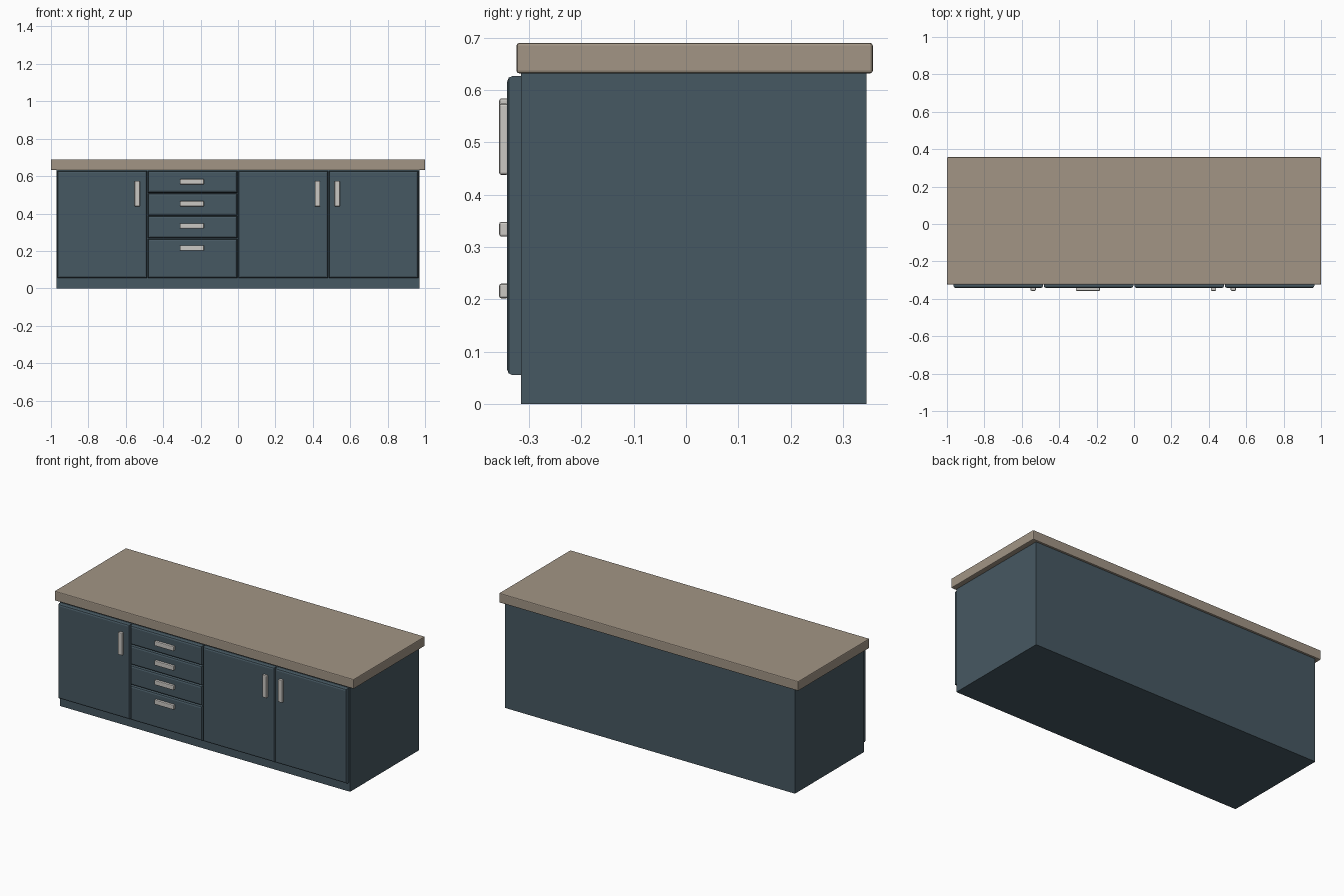
import bpy, bmesh

if "Cube" in bpy.data.objects:
    bpy.data.objects.remove(bpy.data.objects["Cube"])


def material(name, rgb):
    m = bpy.data.materials.new(name)
    m.diffuse_color = (*rgb, 1)
    m.use_nodes = True
    m.node_tree.nodes["Principled BSDF"].inputs["Base Color"].default_value = m.diffuse_color
    return m


BLUE = material("slate blue paint", (0.062, 0.098, 0.122))
WOOD = material("beige worktop", (0.36, 0.30, 0.235))
METAL = material("pale metal", (0.60, 0.58, 0.55))


def box(name, x, y, z, mat, bevel=0.0, segments=1, front_only=False):
    """Box from (min, max) ranges, with optionally bevelled edges."""
    bm = bmesh.new()
    bmesh.ops.create_cube(bm, size=1)
    for v in bm.verts:
        v.co = [r[0] if c < 0 else r[1] for c, r in zip(v.co, (x, y, z))]
    if bevel:
        edges = [e for e in bm.edges
                 if not front_only or any(v.co.y < sum(y) / 2 for v in e.verts)]
        if front_only:
            edges = [e for e in edges if all(v.co.y < sum(y) / 2 for v in e.verts)]
        bmesh.ops.bevel(bm, geom=edges, offset=bevel, segments=segments,
                        profile=0.5, affect='EDGES')
    me = bpy.data.meshes.new(name)
    bm.to_mesh(me)
    bm.free()
    me.materials.append(mat)
    ob = bpy.data.objects.new(name, me)
    bpy.context.collection.objects.link(ob)
    return ob


FRONT, PANEL, GRIP = -0.315, -0.342, -0.357

# carcass and worktop
box("cabinet_body", (-0.97, 0.97), (FRONT, 0.345), (0, 0.64), BLUE)
box("worktop", (-1, 1), (-0.324, 0.357), (0.632, 0.69), WOOD, 0.005, 2)

# doors with upright handles
for i, (x0, hx) in enumerate([(-0.965, -0.539), (0.003, 0.425), (0.486, 0.531)], 1):
    box(f"door_{i}", (x0, x0 + 0.478), (PANEL, FRONT), (0.055, 0.627), BLUE,
        0.011, 2, front_only=True)
    box(f"door_handle_{i}", (hx - 0.014, hx + 0.014), (GRIP, PANEL + 0.003),
        (0.438, 0.574), METAL, 0.004, 2)

# drawer stack with level handles
drawers = [(0.511, 0.627), (0.390, 0.507), (0.268, 0.386), (0.055, 0.264)]
for i, z in enumerate(drawers):
    box(f"drawer_{i + 1}", (-0.482, -0.004), (PANEL, FRONT), z, BLUE,
        0.011, 2, front_only=True)
    hz = 0.570 - 0.118 * i
    box(f"drawer_handle_{i + 1}", (-0.31, -0.182), (GRIP, PANEL + 0.003),
        (hz - 0.014, hz + 0.014), METAL, 0.004, 2)
